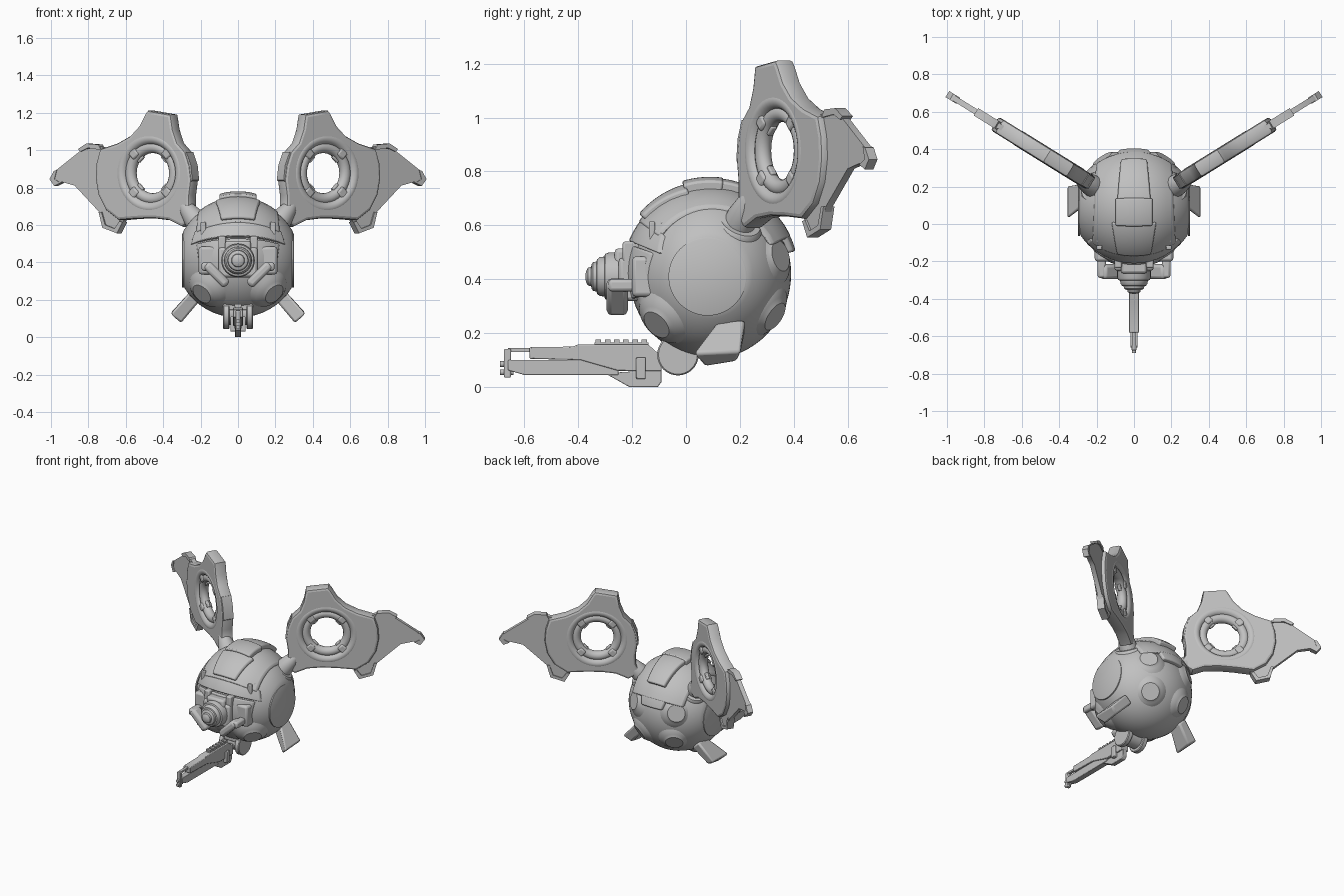
import bpy, bmesh, math
from mathutils import Matrix, Vector

if "Cube" in bpy.data.objects:
    bpy.data.objects.remove(bpy.data.objects["Cube"])

grey = bpy.data.materials.new("light grey")
grey.diffuse_color = (0.53, 0.53, 0.53, 1)
grey.use_nodes = True
grey.node_tree.nodes["Principled BSDF"].inputs["Base Color"].default_value = grey.diffuse_color
CY, CZ = 0.09, 0.42                      # body centre


def finish(o, name, mirror=False, bevel=0, angle=35):
    o.name = name
    o.data.materials.clear()
    o.data.materials.append(grey)
    bpy.ops.object.select_all(action='DESELECT')
    o.select_set(True)
    bpy.context.view_layer.objects.active = o
    bpy.ops.object.shade_smooth_by_angle(angle=math.radians(angle))
    if bevel:
        m = o.modifiers.new("bevel", 'BEVEL')
        m.width, m.segments, m.limit_method = bevel, 2, 'ANGLE'
    if mirror:
        o.modifiers.new("mirror", 'MIRROR')
    return o


def from_bm(bm, name, **kw):
    bmesh.ops.recalc_face_normals(bm, faces=bm.faces)
    me = bpy.data.meshes.new(name)
    bm.to_mesh(me)
    bm.free()
    o = bpy.data.objects.new(name, me)
    bpy.context.collection.objects.link(o)
    return finish(o, name, **kw)


def box(name, x, y, z, mat=Matrix(), **kw):
    bm = bmesh.new()
    bmesh.ops.create_cube(bm, size=1)
    for v in bm.verts:
        v.co = mat @ Vector([(r[0] + r[1]) / 2 + c * (r[1] - r[0]) for r, c in zip((x, y, z), v.co)])
    return from_bm(bm, name, **kw)


def lathe(name, profile, origin, axis, n=32, **kw):
    """Spin (radius, distance) points about an axis from an origin."""
    rot = Vector(axis).to_track_quat('Z', 'Y').to_matrix()
    bm = bmesh.new()
    rings = [[bm.verts.new(Vector(origin) + rot @ Vector((r * math.cos(i * math.tau / n),
              r * math.sin(i * math.tau / n), h))) for i in range(n)] for r, h in profile]
    for a, b in zip(rings, rings[1:]):
        for i in range(n):
            bm.faces.new((a[i], a[(i + 1) % n], b[(i + 1) % n], b[i]))
    bm.faces.new(rings[0])
    bm.faces.new(rings[-1])
    return from_bm(bm, name, **kw)


def prism(name, pts, hw, **kw):
    """Side profile of (y, z) points extruded along x."""
    bm = bmesh.new()
    f = bm.faces.new([bm.verts.new((-hw, y, z)) for y, z in pts])
    g = bmesh.ops.extrude_face_region(bm, geom=[f])
    for v in g['geom']:
        if isinstance(v, bmesh.types.BMVert):
            v.co.x = hw
    return from_bm(bm, name, **kw)


def shell(name, a0, a1, hw0, hw1, R, thick=0.03):
    """Curved armour strip over the body; angle 0 is front, 90 is top."""
    bm = bmesh.new()
    na, nx, rows = 14, 12, []
    for i in range(na + 1):
        t = i / na
        a, hw = math.radians(a0 + (a1 - a0) * t), hw0 + (hw1 - hw0) * t
        row = []
        for j in range(nx + 1):
            x = hw * (2 * j / nx - 1)
            p = math.sqrt(R * R - x * x)
            row.append(bm.verts.new((x, CY - p * math.cos(a), CZ + p * math.sin(a))))
        rows.append(row)
    for r, s in zip(rows, rows[1:]):
        for j in range(nx):
            bm.faces.new((r[j], s[j], s[j + 1], r[j + 1]))
    caps = bmesh.ops.extrude_face_region(bm, geom=bm.faces[:])
    c = Vector((0, CY, CZ))
    for v in caps['geom']:
        if isinstance(v, bmesh.types.BMVert):
            # splay the inner edge so the strip blends into the body
            v.co = c + (v.co - c) * (1 - thick / R)
            v.co.x *= 1.12
    return from_bm(bm, name, bevel=0.008)


# Body: ball with flattened sides
bm = bmesh.new()
bmesh.ops.create_uvsphere(bm, u_segments=64, v_segments=40, radius=1, matrix=Matrix.Rotation(math.pi / 2, 4, 'Y'))
for v in bm.verts:
    v.co = (max(-0.297, min(0.297, v.co.x * 0.33)), CY + v.co.y * 0.3, CZ + v.co.z * 0.315)
from_bm(bm, "body")
lathe("side_disc", [(0.145, 0), (0.145, 0.008), (0.141, 0.01)], (0.29, 0.08, 0.41), (1, 0, 0), 48, mirror=True)

# Armour on top, brow and back
shell("top_shell", 36, 155, 0.22, 0.2, 0.33)
shell("crest_front", 40, 75, 0.09, 0.12, 0.346, 0.04)
shell("crest_middle", 73, 98, 0.1, 0.1, 0.36, 0.06)
shell("crest_rear", 97, 138, 0.09, 0.07, 0.356, 0.06)
shell("crest_tail", 136, 165, 0.12, 0.08, 0.328, 0.04)
shell("brow", 22, 40, 0.25, 0.23, 0.326)
shell("chin_plate", -18, 20, 0.2, 0.22, 0.322)
for y in (-0.125, -0.085):
    box("brow_fin", (0.17, 0.2), (y - 0.012, y + 0.01), (0.53, 0.615), mirror=True, bevel=0.005)

# Round ports on swollen collars
for p in ((0.19, -0.105, 0.235), (0.165, 0.345, 0.485), (0.135, 0.325, 0.265)):
    d = (Vector(p) - Vector((0, CY, CZ))).normalized()
    lathe("port", [(0.13, -0.06), (0.1, -0.02), (0.075, -0.004), (0.062, 0.004), (0.058, 0.008)], p, d, mirror=True)

# Legs: flaring stubs
bm = bmesh.new()
ends = [[(0.2, 0.12, 0.2), (0.2, 0.22, 0.2), (0.25, 0.22, 0.25), (0.25, 0.12, 0.25)],
        [(0.305, 0.07, 0.073), (0.305, 0.185, 0.093), (0.36, 0.205, 0.13), (0.36, 0.025, 0.125)]]
rings = [[bm.verts.new(p) for p in e] for e in ends]
for i in range(4):
    j = (i + 1) % 4
    bm.faces.new((rings[0][i], rings[0][j], rings[1][j], rings[1][i]))
for r in rings:
    bm.faces.new(r)
from_bm(bm, "leg", mirror=True, bevel=0.012)

# Eye: housing, stepped lens, diagonal bars
box("eye_housing", (-0.105, 0.105), (-0.25, -0.1), (0.32, 0.48), bevel=0.015)
box("eye_hood", (-0.07, 0.07), (-0.265, -0.1), (0.36, 0.515), bevel=0.015)
box("hood_post", (0.065, 0.105), (-0.235, -0.1), (0.45, 0.54), mirror=True, bevel=0.008)
box("cheek_plate", (0.1, 0.21), (-0.2, -0.05), (0.335, 0.485), mirror=True, bevel=0.015)
lathe("eye_lens", [(0.09, 0), (0.09, 0.055), (0.084, 0.07), (0.074, 0.073), (0.072, 0.09), (0.064, 0.1),
      (0.056, 0.102), (0.053, 0.115), (0.044, 0.121), (0.036, 0.122), (0.033, 0.134), (0.022, 0.14), (0.01, 0.143)],
      (0, -0.23, 0.41), (0, -1, 0))
tilt = Matrix.Translation((0.115, -0.265, 0.335)) @ Matrix.Rotation(math.radians(-45), 4, 'Y')
box("eye_bar", (-0.08, 0.08), (-0.03, 0.05), (-0.026, 0.026), tilt, mirror=True, bevel=0.018)
box("bar_pad", (0.15, 0.195), (-0.288, -0.17), (0.355, 0.4), mirror=True, bevel=0.012)

# Gun under the chin
lathe("pivot_disc", [(0.072, 0), (0.077, 0.005), (0.077, 0.03), (0.072, 0.035)], (0.045, -0.03, 0.12), (1, 0, 0), mirror=True)
lathe("pivot_axle", [(0.06, -0.05), (0.06, 0.05)], (0, -0.03, 0.125), (1, 0, 0))
box("pivot_mount", (-0.078, 0.078), (-0.09, 0.0), (0.145, 0.182), bevel=0.006)
prism("gun_body", [(-0.58, 0.105), (-0.58, 0.148), (-0.42, 0.15), (-0.4, 0.158), (-0.14, 0.158), (-0.11, 0.13),
      (-0.09, 0.13), (-0.09, 0.06), (-0.25, 0.06), (-0.39, 0.1)], 0.027, bevel=0.004)
prism("gun_lower", [(-0.66, 0.062), (-0.66, 0.1), (-0.38, 0.1), (-0.25, 0.07), (-0.25, 0.045), (-0.6, 0.045)], 0.02, bevel=0.003)
prism("gun_grip", [(-0.32, 0.05), (-0.09, 0.065), (-0.09, 0.02), (-0.105, 0.0), (-0.21, 0.0), (-0.29, 0.045)], 0.016, bevel=0.004)
box("gun_clip", (-0.04, 0.04), (-0.185, -0.15), (0.03, 0.11), bevel=0.004)
box("gun_rail", (-0.014, 0.014), (-0.34, -0.14), (0.15, 0.166))
for i in range(6):
    box("rail_tooth", (-0.018, 0.018), (-0.335 + i * 0.034, -0.315 + i * 0.034), (0.16, 0.176))
box("gun_top_rod", (-0.01, 0.01), (-0.66, -0.5), (0.13, 0.144))
box("gun_muzzle", (-0.014, 0.014), (-0.675, -0.65), (0.035, 0.142), bevel=0.004)
for z in (0.055, 0.085):
    lathe("muzzle_tip", [(0.011, 0), (0.011, 0.05)], (0, -0.64, z), (0, -1, 0), 12)

# Wing frame: local x runs along the wing, local y is up
ANG = math.atan(0.62)
c, s = math.cos(ANG), math.sin(ANG)
WING = Matrix(((c, 0, s, 0), (s, 0, -c, 0.076), (0, 1, 0, 0), (0, 0, 0, 1)))
RX, RZ = 0.455 / c, 0.877                # ring centre


def wing_plate(name, pts, half, bevel=0, hole=0):
    cu = bpy.data.curves.new(name, 'CURVE')
    cu.dimensions, cu.fill_mode = '2D', 'BOTH'
    cu.extrude, cu.bevel_depth, cu.offset, cu.bevel_resolution = half - bevel, bevel, -bevel, 1
    loops = [[(x / c, z) for x, z in pts]]
    if hole:
        loops.append([(RX + hole * math.cos(i * math.tau / 48), RZ + hole * math.sin(i * math.tau / 48)) for i in range(48)])
    for lp in loops:
        sp = cu.splines.new('POLY')
        sp.points.add(len(lp) - 1)
        for p, q in zip(sp.points, lp):
            p.co = (*q, 0, 1)
        sp.use_cyclic_u = True
    o = bpy.data.objects.new(name, cu)
    bpy.context.collection.objects.link(o)
    bpy.ops.object.select_all(action='DESELECT')
    o.select_set(True)
    bpy.context.view_layer.objects.active = o
    bpy.ops.object.convert(target='MESH')
    o = bpy.context.view_layer.objects.active
    o.data.transform(WING)
    return finish(o, name, mirror=True)


wing_plate("wing_inner", [(0.34, 1.19), (0.465, 1.212), (0.48, 1.19), (0.51, 1.13), (0.56, 1.075), (0.63, 1.035),
           (0.72, 1.005), (0.74, 0.93), (0.745, 0.85), (0.73, 0.76), (0.69, 0.68), (0.62, 0.625), (0.52, 0.633),
           (0.43, 0.635), (0.35, 0.625), (0.28, 0.59), (0.21, 0.64), (0.24, 0.7), (0.24, 0.76), (0.23, 0.84),
           (0.24, 0.92), (0.262, 0.99), (0.305, 1.04), (0.328, 1.11)], 0.042, 0.016, 0.178)
wing_plate("wing_outer", [(0.64, 0.99), (0.73, 1.02), (0.83, 1.0), (0.97, 0.888), (0.993, 0.845), (0.97, 0.815),
           (0.935, 0.83), (0.865, 0.81), (0.735, 0.67), (0.71, 0.595), (0.64, 0.565), (0.6, 0.63)], 0.015)
wing_plate("wing_top_pad", [(0.72, 1.0), (0.735, 1.03), (0.8, 1.035), (0.845, 1.005), (0.83, 0.992), (0.79, 1.012)], 0.023)
wing_plate("wing_tip_pad", [(0.96, 0.893), (0.975, 0.888), (0.998, 0.845), (0.973, 0.808), (0.94, 0.825), (0.972, 0.845)], 0.019)
wing_plate("wing_low_pad", [(0.733, 0.67), (0.713, 0.585), (0.635, 0.555), (0.605, 0.615), (0.622, 0.62), (0.648, 0.58), (0.698, 0.6), (0.718, 0.67)], 0.024)
wing_plate("wing_inner_pad", [(0.235, 0.83), (0.226, 0.84), (0.234, 0.92), (0.258, 0.99), (0.275, 0.985), (0.252, 0.92)], 0.035)

# Ring in each wing
for name, R, r in (("wing_rim", 0.186, 0.036), ("wing_ring", 0.138, 0.031)):
    bpy.ops.mesh.primitive_torus_add(major_radius=R, minor_radius=r, major_segments=48, minor_segments=14)
    o = bpy.context.object
    if name == "wing_rim":
        o.data.transform(Matrix.Diagonal((1, 1, 1.25, 1)))
    o.data.transform(WING @ Matrix.Translation((RX, RZ, 0)))
    finish(o, name, mirror=True)
for k in range(4):
    m = WING @ Matrix.Translation((RX, RZ, 0)) @ Matrix.Rotation(math.radians(45 + 90 * k), 4, 'Z')
    box("ring_clamp", (0.122, 0.185), (-0.025, 0.025), (-0.036, 0.036), m, mirror=True, bevel=0.01)
    box("ring_notch", (0.098, 0.13), (-0.022, 0.022), (-0.012, 0.012), m, mirror=True, bevel=0.005)

# Wing joints
lathe("wing_socket", [(0.115, -0.06), (0.098, 0.01), (0.09, 0.035), (0.08, 0.045), (0.062, 0.045)], (0.19, 0.185, 0.58), (0.5, 0.3, 0.65), mirror=True)
lathe("wing_neck", [(0.06, -0.02), (0.058, 0.06), (0.045, 0.12), (0.03, 0.16)], (0.2, 0.19, 0.59), (0.5, 0.3, 0.65), mirror=True)
